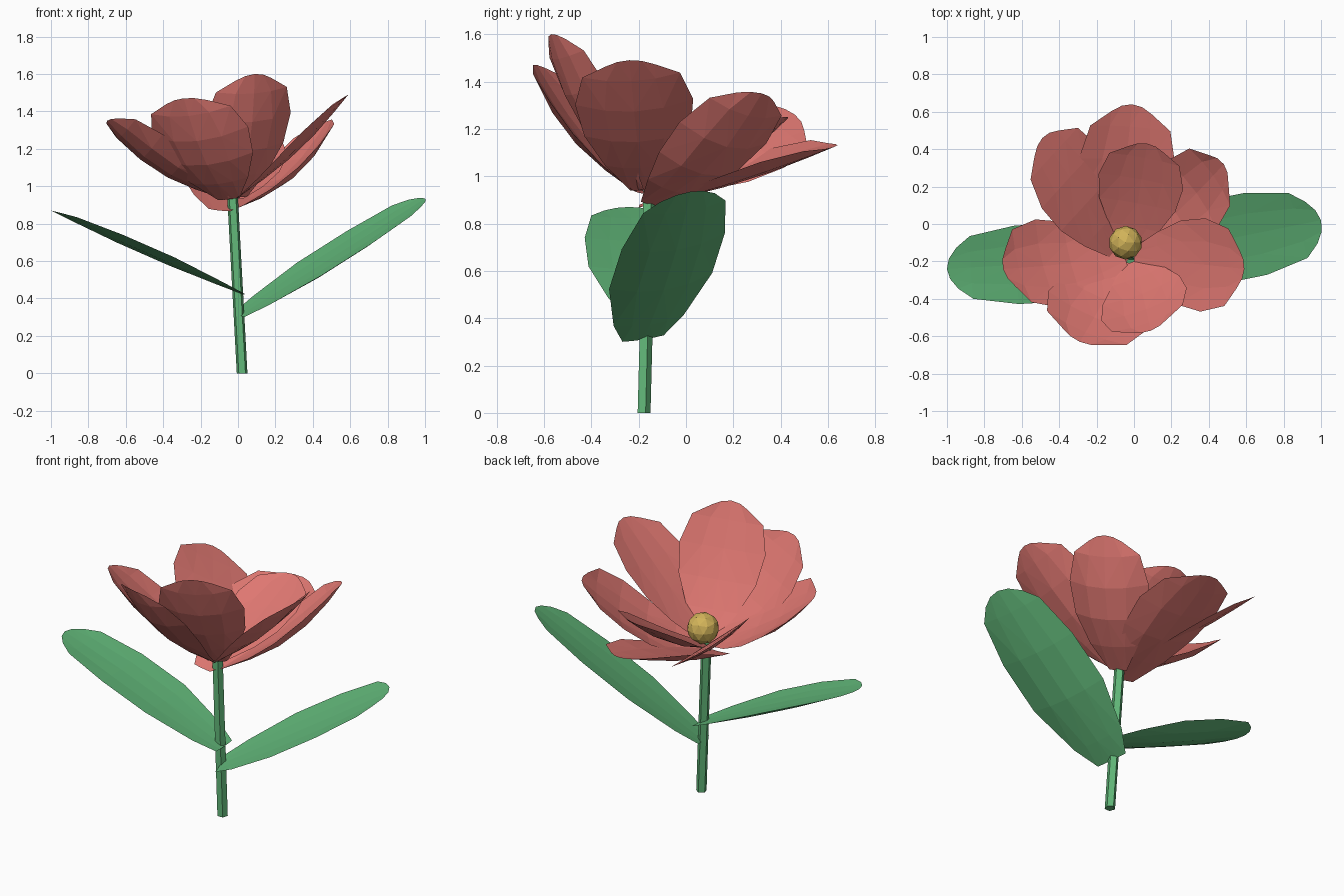
import bpy, bmesh, math
from mathutils import Vector

cube = bpy.data.objects.get("Cube")
if cube:
    bpy.data.objects.remove(cube, do_unlink=True)


def material(name, rgb):
    m = bpy.data.materials.new(name)
    m.use_nodes = True
    m.diffuse_color = (*rgb, 1)
    m.node_tree.nodes["Principled BSDF"].inputs["Base Color"].default_value = (*rgb, 1)
    return m


PINK = material("coral_pink", (0.75, 0.19, 0.17))
GREEN = material("leaf_green", (0.12, 0.47, 0.19))
YELLOW = material("pollen_yellow", (0.64, 0.45, 0.10))

# Outlines: (distance along, relative half width)
PETAL = [(0, .22), (.2, .6), (.42, .9), (.65, 1), (.86, .83), (1, .42)]
LEAF = [(0, .4), (.12, .68), (.38, 1), (.65, 1), (.88, .8), (1, .52)]
COLUMNS = (-1, -.5, 0, .5, 1)
AXIS = (0, .25, 1)


def finish(name, bm, mat):
    mesh = bpy.data.meshes.new(name)
    bmesh.ops.recalc_face_normals(bm, faces=bm.faces)
    bm.to_mesh(mesh)
    bm.free()
    mesh.materials.append(mat)
    ob = bpy.data.objects.new(name, mesh)
    bpy.context.collection.objects.link(ob)


def blade(name, mat, outline, base, tip, half, cup, bend, facing):
    """Cupped lens-shaped blade from base to tip, its inner side turned to facing."""
    base, tip = Vector(base), Vector(tip)
    along = tip - base
    side = along.cross(Vector(facing)).normalized()
    normal = side.cross(along).normalized()
    bm = bmesh.new()
    for layer in (1, -1):
        rows = []
        for t, w in outline:
            row = []
            for u in COLUMNS:
                arch = math.sin(math.pi * t)
                lift = cup * (u * w) ** 2 - bend * arch
                swell = layer * .018 * (1 - u * u) * arch
                reach = t - .05 * u * u * (t == 1)
                row.append(bm.verts.new(base + along * reach + side * (u * w * half)
                                        + normal * (lift + swell)))
            rows.append(row)
        for a, b in zip(rows, rows[1:]):
            for i in range(len(COLUMNS) - 1):
                bm.faces.new((a[i], a[i + 1], b[i + 1], b[i]))
    bmesh.ops.remove_doubles(bm, verts=bm.verts, dist=.0005)
    bmesh.ops.triangulate(bm, faces=bm.faces)
    finish(name, bm, mat)


# Petals: base, tip, half width, cup depth, bend, facing
petals = {
    "petal_front": ((0, -.2, .94), (.09, -.57, 1.6), .245, .05, .04, (-.13, .3, .19)),
    "petal_front_right": ((-.05, -.2, .93), (-.29, -.63, 1.47), .28, .06, .05, AXIS),
    "petal_left": ((0, -.18, .94), (.59, -.24, 1.49), .25, .04, .02, (-.55, 0, .59)),
    "petal_back_left": ((-.01, -.15, .88), (.48, .32, 1.35), .23, .06, .07, AXIS),
    "petal_right": ((-.05, -.17, .94), (-.7, -.24, 1.35), .25, .06, .05, AXIS),
    "petal_back_right": ((-.1, -.14, .95), (-.49, .46, 1.26), .26, .02, 0, (.14, .02, .19)),
    "petal_back_inner": ((-.02, -.13, .93), (.07, .43, 1.25), .23, .04, .03, AXIS),
    "petal_back_outer": ((-.1, -.2, .87), (-.01, .64, 1.13), .26, .06, .01, (.09, -.28, 1)),
}
for name, values in petals.items():
    blade(name, PINK, PETAL, *values)

# Leaves
blade("leaf_right", GREEN, LEAF, (.03, -.18, .42), (-1, -.24, .87), .21, .03, 0, (0, 0, 1))
blade("leaf_left", GREEN, LEAF, (.01, -.18, .31), (1, .02, .935), .23, .03, .02, (-.47, -.27, .82))

# Slanted stem
foot, top = Vector((.022, -.18, 0)), Vector((-.03, -.155, .96))
bm = bmesh.new()
rings = [[bm.verts.new(p + Vector((math.cos(a), math.sin(a), 0)) * .03)
          for a in (math.tau * (i + .25) / 5 for i in range(5))] for p in (foot, top)]
for i in range(5):
    j = (i + 1) % 5
    bm.faces.new((rings[0][i], rings[0][j], rings[1][j], rings[1][i]))
for ring in rings:
    bm.faces.new(ring)
finish("stem", bm, GREEN)

# Flower centre
bm = bmesh.new()
bmesh.ops.create_icosphere(bm, subdivisions=2, radius=.09)
bmesh.ops.translate(bm, verts=bm.verts, vec=(-.045, -.1, 1.04))
finish("flower_centre", bm, YELLOW)
